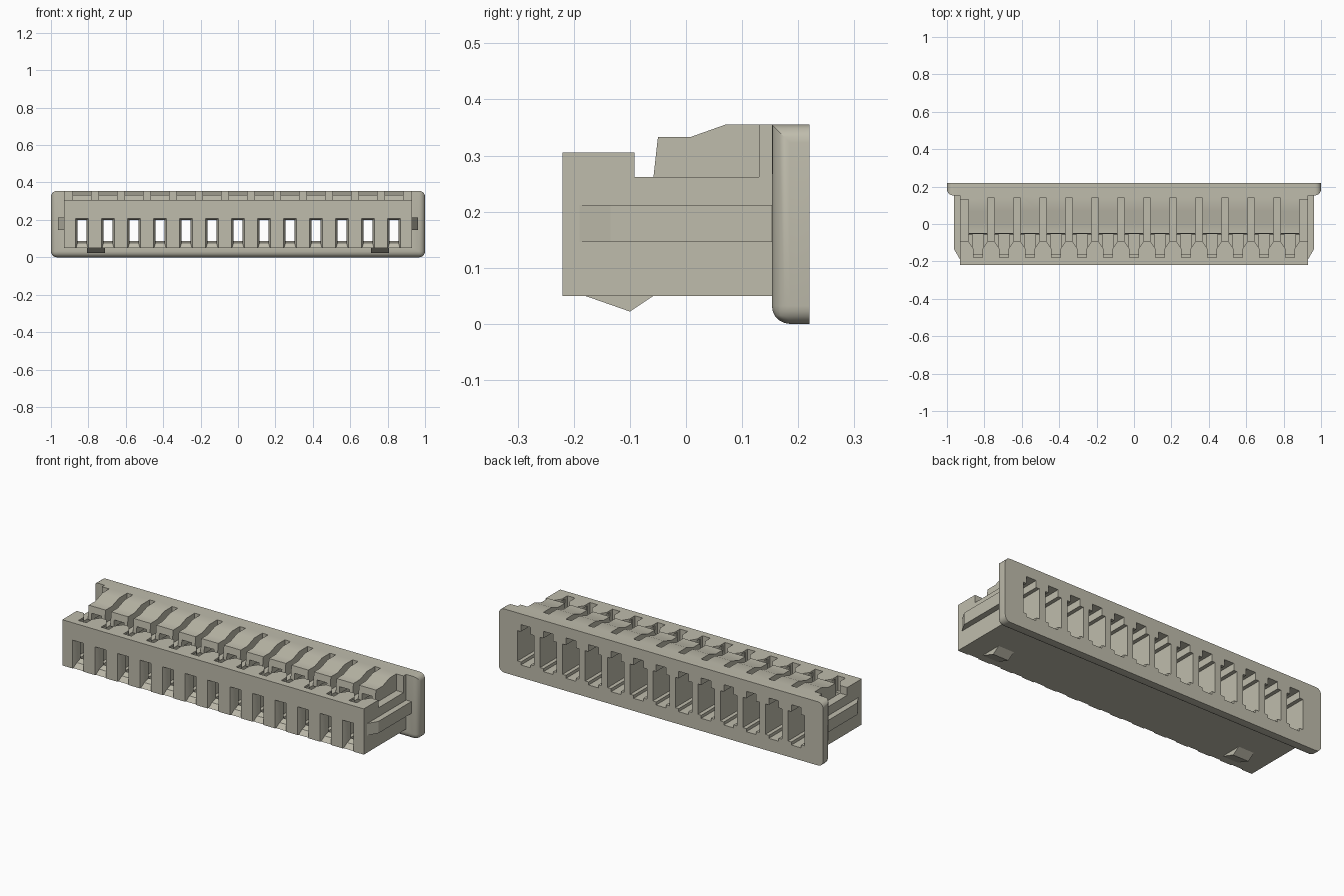
import bpy, bmesh, math

cube = bpy.data.objects.get("Cube")
if cube:
    bpy.data.objects.remove(cube, do_unlink=True)

PITCH = 0.139
WAYS = 13
CENTRES = [(i - (WAYS - 1) / 2) * PITCH for i in range(WAYS)]

ivory = bpy.data.materials.new("ivory_plastic")
ivory.use_nodes = True
COLOUR = (0.52, 0.503, 0.413, 1)
ivory.diffuse_color = COLOUR
bsdf = next(n for n in ivory.node_tree.nodes if n.type == 'BSDF_PRINCIPLED')
bsdf.inputs["Base Color"].default_value = COLOUR
bsdf.inputs["Roughness"].default_value = 0.6


def loft(bm, rings):
    """Closed solid through rings of equal point count."""
    loops = [[bm.verts.new(p) for p in ring] for ring in rings]
    n = len(loops[0])
    for a, b in zip(loops, loops[1:]):
        for i in range(n):
            bm.faces.new((a[i], a[(i + 1) % n], b[(i + 1) % n], b[i]))
    bm.faces.new(loops[0][::-1])
    bm.faces.new(loops[-1])


def box(bm, x0, x1, y0, y1, z0, z1):
    loft(bm, [[(x0, y0, z), (x1, y0, z), (x1, y1, z), (x0, y1, z)] for z in (z0, z1)])


def finish(bm, name):
    bmesh.ops.recalc_face_normals(bm, faces=bm.faces[:])
    mesh = bpy.data.meshes.new(name)
    bm.to_mesh(mesh)
    bm.free()
    mesh.materials.append(ivory)
    obj = bpy.data.objects.new(name, mesh)
    bpy.context.collection.objects.link(obj)
    return obj


def boolean(target, tool, operation):
    tool.hide_render = True
    mod = target.modifiers.new(tool.name, 'BOOLEAN')
    mod.operation = operation
    mod.solver = 'EXACT'
    mod.object = tool
    bpy.context.view_layer.objects.active = target
    bpy.ops.object.modifier_apply(modifier=mod.name)
    bpy.data.objects.remove(tool, do_unlink=True)


# Housing: side profile swept across the width
profile = [(-0.22, 0.05), (0.17, 0.05), (0.17, 0.355), (0.07, 0.355), (0.008, 0.333),
           (-0.05, 0.333), (-0.058, 0.262), (-0.092, 0.262), (-0.092, 0.305), (-0.22, 0.305)]
bm = bmesh.new()
loft(bm, [[(x, y, z) for y, z in profile] for x in (-0.93, 0.93)])
housing = finish(bm, "housing")

# Rear flange, rounded at its corners and along its lower and side front edges
bm = bmesh.new()
box(bm, -1, 1, 0.153, 0.22, 0, 0.355)


def rounded(edge):
    a, b = (v.co for v in edge.verts)
    mid = (a + b) / 2
    along_depth = abs(a.y - b.y) > 0.01
    front_rim = a.y < 0.16 and b.y < 0.16 and mid.z < 0.3
    return along_depth or front_rim


bmesh.ops.bevel(bm, geom=[e for e in bm.edges if rounded(e)], offset=0.032,
                segments=5, profile=0.5, affect='EDGES', clamp_overlap=True)
boolean(housing, finish(bm, "flange"), 'UNION')

# Gaps between the latch arms, and the stepped ends
bm = bmesh.new()
for left, right in zip(CENTRES, CENTRES[1:]):
    x = (left + right) / 2
    box(bm, x - 0.0175, x + 0.0175, -0.075, 0.14, 0.262, 0.4)
for s in (-1, 1):
    a, b = sorted((s * 0.886, s * 0.96))
    box(bm, a, b, -0.075, 0.13, 0.262, 0.4)
boolean(housing, finish(bm, "arm_gap_cutter"), 'DIFFERENCE')

# Flared openings in front of every latch arm
bm = bmesh.new()
outline = [(0.024, -0.18), (0.024, -0.132), (0.051, -0.092), (0.051, -0.057)]
outline += [(-x, y) for x, y in reversed(outline)]
for c in CENTRES:
    loft(bm, [[(c + x, y, z) for x, y in outline] for z in (0.222, 0.4)])
boolean(housing, finish(bm, "latch_opening_cutter"), 'DIFFERENCE')

# Terminal cavities, open at the rear, with a keyway above and below
bm = bmesh.new()
half = [(0.03, 0.07), (0.03, 0.087), (0.051, 0.087), (0.051, 0.256), (0.03, 0.256), (0.03, 0.295)]
section = half + [(-x, z) for x, z in reversed(half)]
for c in CENTRES:
    loft(bm, [[(c + x, y, z) for x, z in section] for y in (-0.16, 0.3)])
boolean(housing, finish(bm, "cavity_cutter"), 'DIFFERENCE')

# Tapered contact windows in the front face
bm = bmesh.new()
for c in CENTRES:
    loft(bm, [[(c - w, y, z0), (c + w, y, z0), (c + w, y, z1), (c - w, y, z1)]
              for y, w, z0, z1 in ((-0.23, 0.038, 0.03, 0.211),
                                   (-0.195, 0.024, 0.076, 0.2),
                                   (-0.15, 0.024, 0.09, 0.2))])
boolean(housing, finish(bm, "window_cutter"), 'DIFFERENCE')

# Side rails and bottom locking wedges, one of each per side
for s, side in ((1, "left"), (-1, "right")):
    bm = bmesh.new()
    plan = [(0.92, -0.19), (0.93, -0.19), (0.962, -0.135), (0.962, 0.16), (0.92, 0.16)]
    loft(bm, [[(s * x, y, z) for x, y in plan] for z in (0.146, 0.212)])
    finish(bm, side + "_rail")

    bm = bmesh.new()
    wedge = [(-0.18, 0.058), (-0.18, 0.05), (-0.1, 0.022), (-0.058, 0.05), (-0.058, 0.058)]
    loft(bm, [[(s * x, y, z) for y, z in wedge] for x in (0.712, 0.808)])
    finish(bm, side + "_locking_wedge")

# Smooth the flange rounding while keeping edges crisp
bpy.ops.object.select_all(action='DESELECT')
housing.select_set(True)
bpy.context.view_layer.objects.active = housing
bpy.ops.object.shade_smooth_by_angle(angle=math.radians(25))
